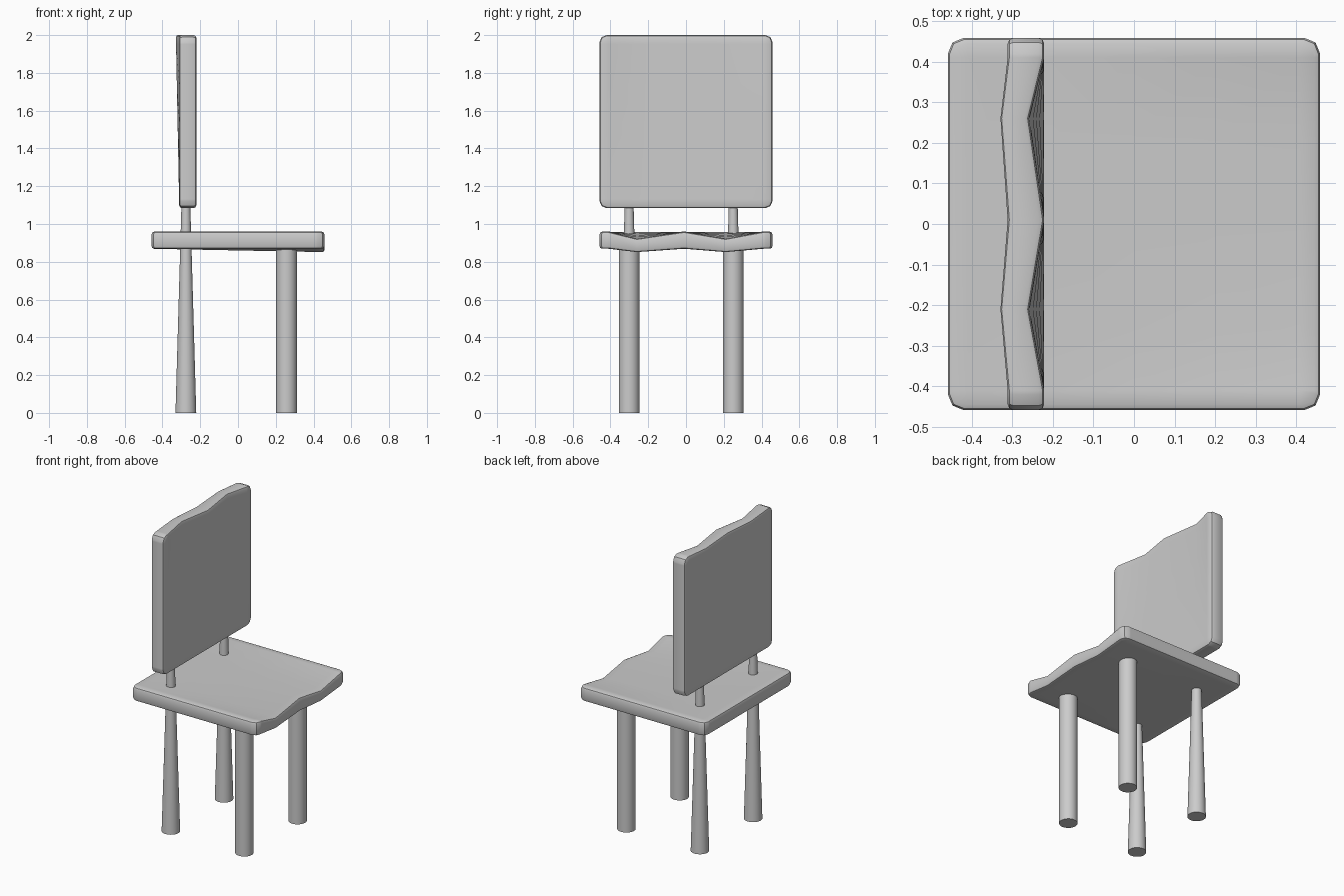
import bpy, bmesh
from mathutils import Matrix, Vector

if "Cube" in bpy.data.objects:
    bpy.data.objects.remove(bpy.data.objects["Cube"])

HALF, THICK = 0.458, 0.09
WAVE = [(-0.46, 0), (-0.41, 0), (-0.26, 1), (-0.01, 0), (0.21, 1), (0.41, 0), (0.46, 0)]


def dip(y):
    for (y0, d0), (y1, d1) in zip(WAVE, WAVE[1:]):
        if y0 <= y <= y1:
            return d0 + (d1 - d0) * (y - y0) / (y1 - y0)
    return 0


def finish(name, bm):
    bmesh.ops.recalc_face_normals(bm, faces=bm.faces)
    me = bpy.data.meshes.new(name)
    bm.to_mesh(me)
    bm.free()
    ob = bpy.data.objects.new(name, me)
    bpy.context.collection.objects.link(ob)
    bpy.ops.object.select_all(action='DESELECT')
    ob.select_set(True)
    bpy.context.view_layer.objects.active = ob
    bpy.ops.object.shade_smooth_by_angle(angle=0.5)
    return ob


def slab(name, matrix):
    # rounded square board, one edge fades into two shallow dips
    bm = bmesh.new()
    bmesh.ops.create_cube(bm, size=1)
    bmesh.ops.scale(bm, vec=(2 * HALF, 2 * HALF, THICK), verts=bm.verts)
    corners = [e for e in bm.edges if abs(e.verts[0].co.z - e.verts[1].co.z) > 0.01]
    bmesh.ops.bevel(bm, geom=corners, offset=0.038, segments=2, profile=0.5, affect='EDGES')
    rims = [e for e in bm.edges if abs(e.verts[0].co.z - e.verts[1].co.z) < 0.001]
    bmesh.ops.bevel(bm, geom=rims, offset=0.014, segments=2, profile=0.5, affect='EDGES')
    cuts = [((0, y, 0), (0, 1, 0)) for y, _ in WAVE[1:-1]]
    cuts += [((x, 0, 0), (1, 0, 0)) for x in (-0.41, -0.2, 0, 0.2, 0.41)]
    for co, no in cuts:
        bmesh.ops.bisect_plane(bm, geom=bm.verts[:] + bm.edges[:] + bm.faces[:],
                               plane_co=co, plane_no=no)
    for v in bm.verts:
        t = (v.co.x + HALF) / (2 * HALF)
        up = v.co.z / THICK + 0.5
        v.co.z -= t * dip(v.co.y) * (0.018 + 0.02 * up)
    bmesh.ops.transform(bm, matrix=matrix, verts=bm.verts)
    return finish(name, bm)


def leg(name, x, y, height, r_bottom, r_top):
    bm = bmesh.new()
    bmesh.ops.create_cone(bm, cap_ends=True, segments=32, radius1=r_bottom,
                          radius2=r_top, depth=height)
    bmesh.ops.translate(bm, vec=Vector((x, y, height / 2)), verts=bm.verts)
    return finish(name, bm)


# seat, wavy edge towards +x
slab("seat", Matrix.Translation((0, 0, 0.914)))

# backrest: same board turned upright, wavy edge on top
turn = Matrix(((0, 0, 1, 0), (0, -1, 0, 0), (1, 0, 0, 0), (0, 0, 0, 1)))
slab("backrest", Matrix.Translation((-0.266, 0, 2 - HALF)) @ turn)

# straight legs, and tapered posts that carry the backrest
for side, y in (("right", -0.301), ("left", 0.25)):
    leg("straight_leg_" + side, 0.257, y, 0.9, 0.055, 0.055)
    leg("tapered_post_" + side, -0.276, y, 1.12, 0.055, 0.0228)
